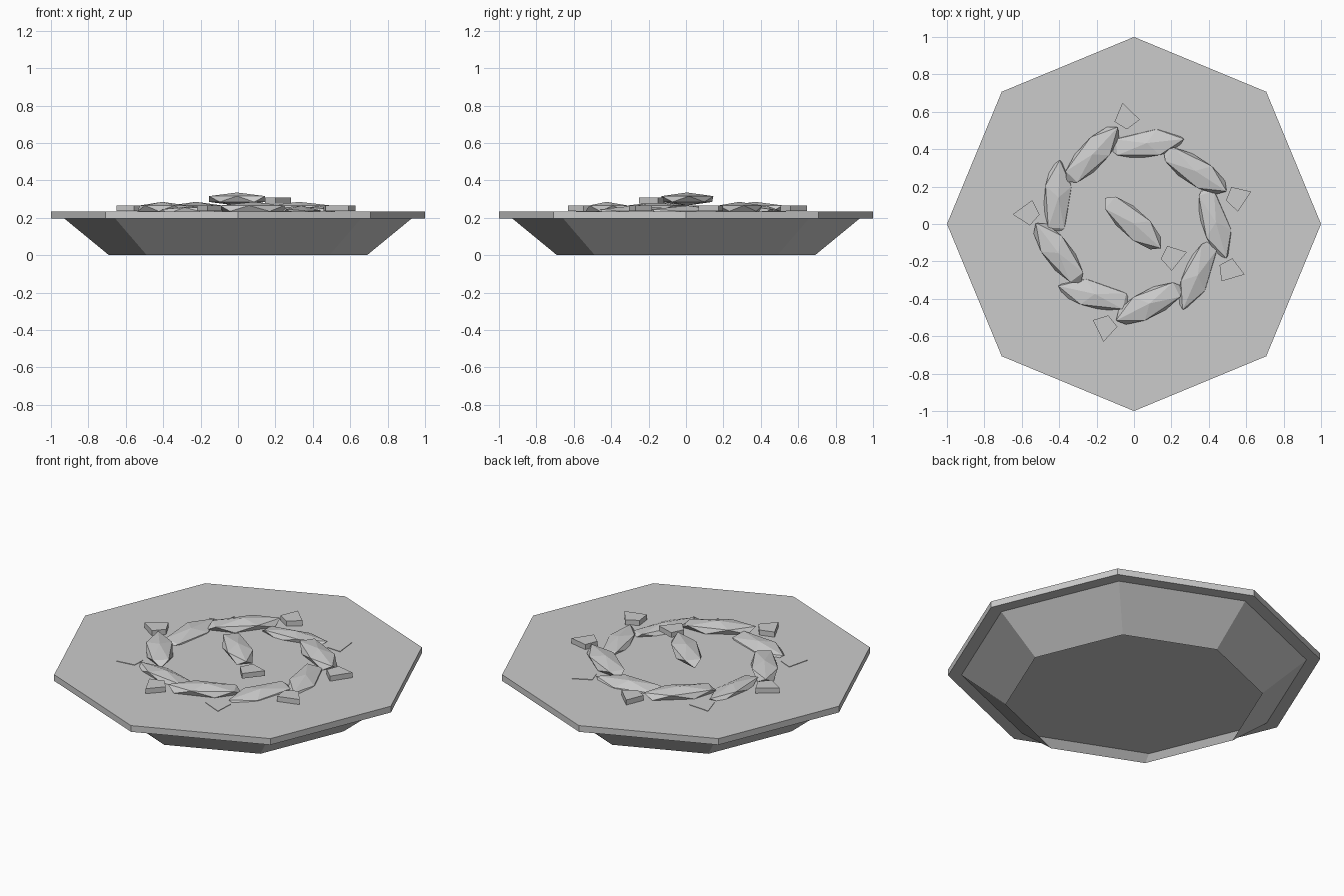
import bpy, bmesh
from math import radians, cos, sin, pi
from mathutils import Matrix, Euler, Vector

if "Cube" in bpy.data.objects:
    bpy.data.objects.remove(bpy.data.objects["Cube"])


def make_object(name, bm):
    mesh = bpy.data.meshes.new(name)
    bm.to_mesh(mesh)
    bm.free()
    obj = bpy.data.objects.new(name, mesh)
    bpy.context.collection.objects.link(obj)
    return obj


def frustum(name, r_low, r_high, z_low, z_high, capped):
    bm = bmesh.new()
    bmesh.ops.create_cone(bm, cap_ends=capped, segments=8, radius1=r_low,
                          radius2=r_high, depth=z_high - z_low)
    # put a corner on the +x axis
    angle = min(v.co.xy.angle_signed(Vector((1, 0))) % (pi / 4) for v in bm.verts)
    bmesh.ops.rotate(bm, verts=bm.verts, matrix=Matrix.Rotation(angle, 3, 'Z'))
    bmesh.ops.translate(bm, verts=bm.verts, vec=(0, 0, (z_low + z_high) / 2))
    return make_object(name, bm)


def morsel(name, loc, yaw, roll=0.0):
    # long, flattened low-poly nugget
    bm = bmesh.new()
    bmesh.ops.create_icosphere(bm, subdivisions=1, radius=1)
    bmesh.ops.scale(bm, verts=bm.verts, vec=(0.225, 0.082, 0.035))
    obj = make_object(name, bm)
    obj.location = loc
    obj.rotation_euler = Euler((radians(roll), 0, radians(yaw)))


LEAF = [(-0.027, 0.056), (-0.055, -0.016), (0.008, -0.075), (0.08, 0.032)]


def garnish(name, loc, yaw):
    # small flat four-sided chip
    bm = bmesh.new()
    face = bm.faces.new([bm.verts.new((x, y, -0.015)) for x, y in LEAF])
    ext = bmesh.ops.extrude_face_region(bm, geom=[face])
    top = [g for g in ext['geom'] if isinstance(g, bmesh.types.BMVert)]
    bmesh.ops.translate(bm, verts=top, vec=(0, 0, 0.03))
    bmesh.ops.recalc_face_normals(bm, faces=bm.faces)
    obj = make_object(name, bm)
    obj.location = loc
    obj.rotation_euler.z = radians(yaw)


# dish: open sloping base under a flat octagonal slab
frustum("dish_base", 0.69, 0.93, 0.0, 0.197, False)
frustum("dish_top", 1.0, 1.0, 0.195, 0.232, True)

# ring of nine nuggets and chips, alternately raised and sunk
for k in range(9):
    odd = k % 2
    a = radians(40 * k + 1)
    roll = 0 if odd else (-8 if k in (0, 2, 8) else 8)
    morsel(f"nugget_{k}", (0.433 * cos(a), 0.433 * sin(a), 0.25 if odd else 0.23),
           40 * k - 73, roll)
    b = radians(40 * k + 14.5)
    garnish(f"chip_{k}", (0.565 * cos(b), 0.565 * sin(b), 0.22 if odd else 0.25), 40 * k)

# raised middle nugget and its chip
morsel("nugget_middle", (-0.005, 0.005, 0.3), -42)
garnish("chip_middle", (0.2, -0.175, 0.292), -5)
